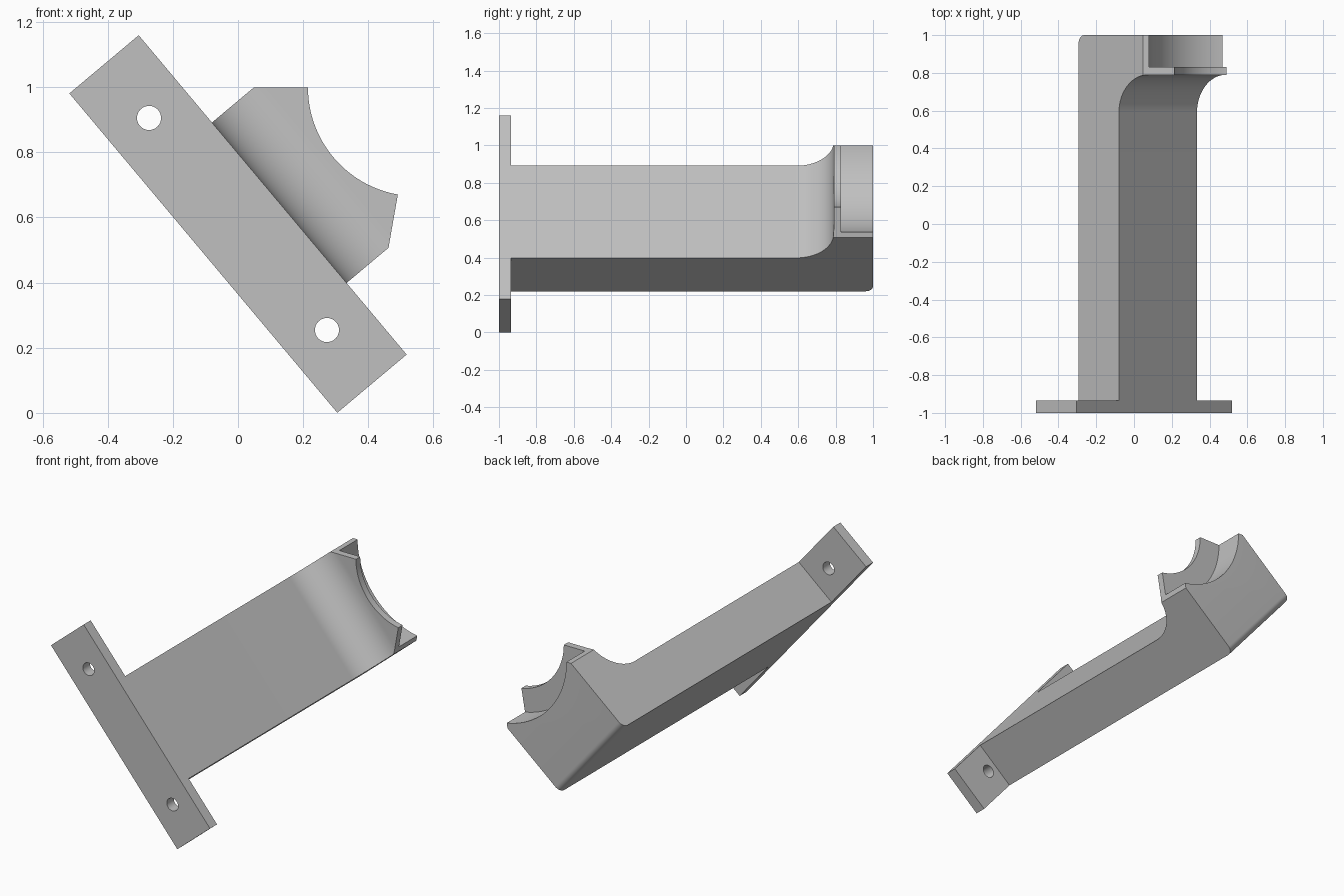
import bpy, bmesh, math
from mathutils import Matrix, Vector

cube = bpy.data.objects.get("Cube")
if cube:
    bpy.data.objects.remove(cube)

# Everything is modelled upright, then tilted about the y axis
TILT = Matrix.Translation((0, 0, 0.58)) @ Matrix.Rotation(math.radians(50), 4, 'Y')
HALF = 0.139       # half thickness of the arm and plate
MID = 0.0315       # sideways centre of the arm
AXIS = 0.69        # height of the cradle axis

grey = bpy.data.materials.new("plain_grey")
grey.use_nodes = True
colour = (0.53, 0.53, 0.53, 1)
grey.diffuse_color = colour
grey.node_tree.nodes["Principled BSDF"].inputs["Base Color"].default_value = colour


def prism(name, points, direction):
    """Extrude a closed outline of 3D points along a direction."""
    bm = bmesh.new()
    face = bm.faces.new([bm.verts.new(p) for p in points])
    moved = bmesh.ops.extrude_face_region(bm, geom=[face])["geom"]
    bmesh.ops.translate(bm, vec=Vector(direction),
                        verts=[g for g in moved if isinstance(g, bmesh.types.BMVert)])
    bmesh.ops.recalc_face_normals(bm, faces=bm.faces)
    mesh = bpy.data.meshes.new(name)
    bm.to_mesh(mesh)
    bm.free()
    mesh.materials.append(grey)
    obj = bpy.data.objects.new(name, mesh)
    bpy.context.collection.objects.link(obj)
    return obj


def arc(cx, cy, radius, start, end, steps):
    angles = [math.radians(start + (end - start) * i / steps) for i in range(steps + 1)]
    return [(cx + radius * math.cos(a), cy + radius * math.sin(a)) for a in angles]


def rod(name, x, z, radius, y0, y1, steps=128):
    ring = arc(x, z, radius, 0, 360, steps)[:-1]
    return prism(name, [(u, y0, v) for u, v in ring], (0, y1 - y0, 0))


def boolean(obj, cutter, operation):
    """Apply a boolean and discard the cutter."""
    cutter.hide_render = True
    mod = obj.modifiers.new("cut", 'BOOLEAN')
    mod.object, mod.operation, mod.solver = cutter, operation, 'EXACT'
    bpy.context.view_layer.objects.active = obj
    bpy.ops.object.modifier_apply(modifier=mod.name)
    bpy.data.objects.remove(cutter)


def finish(obj):
    obj.matrix_world = TILT
    bpy.ops.object.select_all(action='DESELECT')
    obj.select_set(True)
    bpy.context.view_layer.objects.active = obj
    bpy.ops.object.shade_smooth_by_angle(angle=math.radians(30))


# Mounting plate with two bolt holes
corners = [(-0.64, -HALF), (0.64, -HALF), (0.64, HALF), (-0.64, HALF)]
plate = prism("mounting_plate", [(u, -1, v) for u, v in corners], (0, 0.065, 0))
for side in (-1, 1):
    boolean(plate, rod("hole_cutter", side * 0.425, 0, 0.037, -1.1, -0.8, 48), 'DIFFERENCE')
finish(plate)

# Arm side profile: rounded lower end and a hollow sweep up to the lip
profile = [(-0.935, -HALF)]
profile += arc(0.96, -HALF + 0.04, 0.04, -90, 0, 8)
profile += [(1, 0.5), (0.79, 0.5)]
profile += arc(0.59, HALF + 0.2, 0.2, 0, -90, 24)
profile += [(-0.935, HALF)]
arm = prism("cradle_arm", [(-0.5, y, v) for y, v in profile], (1, 0, 0))

# Trim to the end outline with chamfered shoulders
half_outline = [(0.3215, -0.3), (0.3215, 0.307), (0.193, 0.46)]
outline = half_outline + [(-u, v) for u, v in reversed(half_outline)]
boolean(arm, prism("outline_cutter", [(MID + u, -1.2, v) for u, v in outline], (0, 2.4, 0)), 'INTERSECT')

# Stepped round cradle: narrow lip in front, wider seat behind
boolean(arm, rod("lip_cutter", MID, AXIS, 0.334, 0.5, 1.1), 'DIFFERENCE')
boolean(arm, rod("seat_cutter", MID, AXIS, 0.47, 0.83, 1.1), 'DIFFERENCE')
finish(arm)
